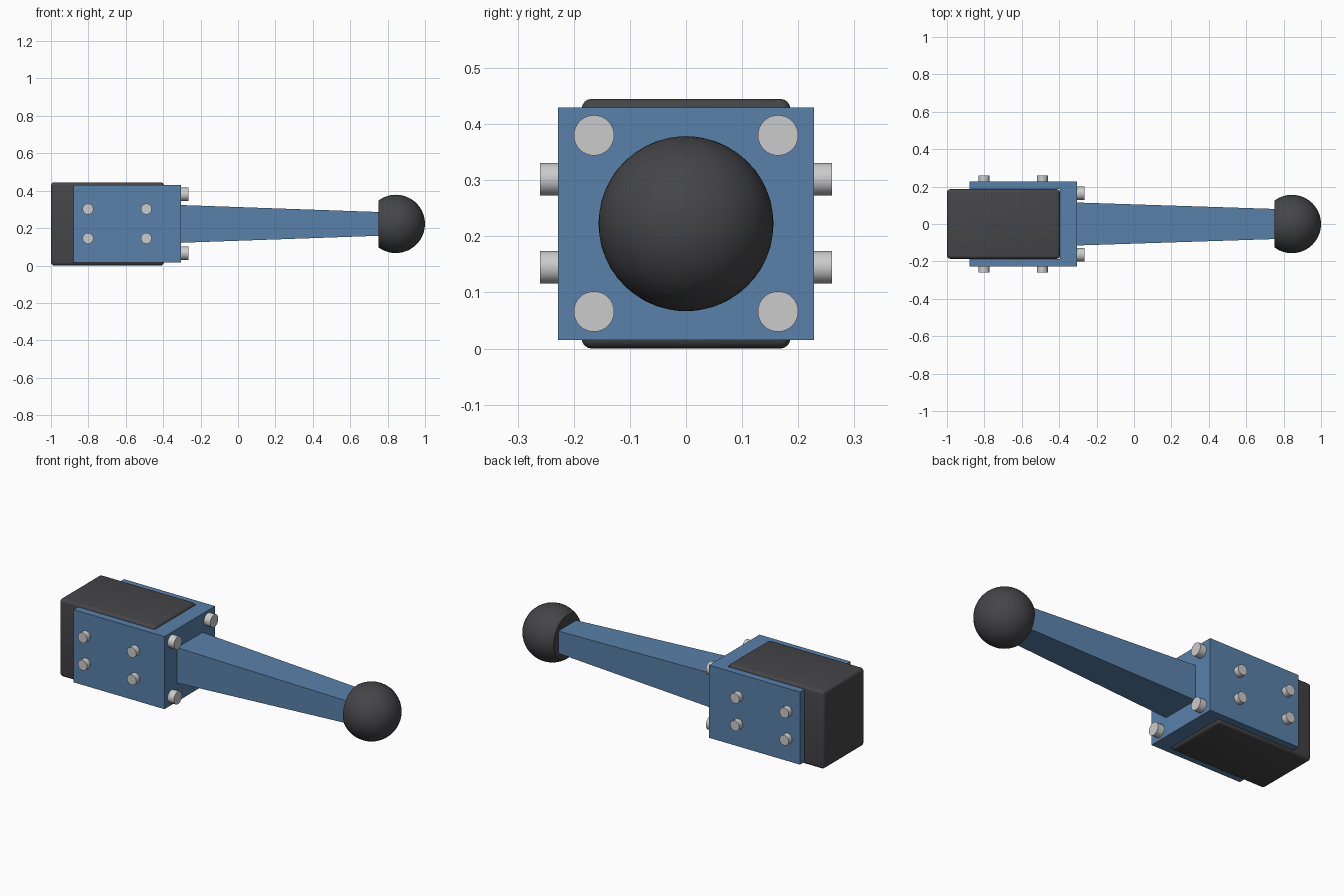
import bpy, bmesh
from math import pi
from mathutils import Vector, Matrix

if "Cube" in bpy.data.objects:
    bpy.data.objects.remove(bpy.data.objects["Cube"])

MID = 0.2225  # height of the centre line


def material(name, color):
    m = bpy.data.materials.new(name)
    m.diffuse_color = color
    m.use_nodes = True
    m.node_tree.nodes["Principled BSDF"].inputs["Base Color"].default_value = m.diffuse_color
    return m


BLUE = material("blue_paint", (0.10, 0.22, 0.40, 1))
DARK = material("dark_rubber", (0.06, 0.06, 0.065, 1))


def finish(name, bm, mat=None, smooth=False):
    bmesh.ops.recalc_face_normals(bm, faces=bm.faces)
    mesh = bpy.data.meshes.new(name)
    bm.to_mesh(mesh)
    bm.free()
    ob = bpy.data.objects.new(name, mesh)
    bpy.context.collection.objects.link(ob)
    if mat:
        mesh.materials.append(mat)
    if smooth:
        bpy.ops.object.select_all(action='DESELECT')
        ob.select_set(True)
        bpy.context.view_layer.objects.active = ob
        bpy.ops.object.shade_smooth_by_angle()
    return ob


def extrude(bm, points, offset):
    face = bm.faces.new([bm.verts.new(p) for p in points])
    new = bmesh.ops.extrude_face_region(bm, geom=[face])["geom"]
    verts = [v for v in new if isinstance(v, bmesh.types.BMVert)]
    bmesh.ops.translate(bm, verts=verts, vec=offset)
    return verts


def bolt(name, start, axis, radius, length):
    bm = bmesh.new()
    axis = Vector(axis)
    spin = Vector((0, 0, 1)).rotation_difference(axis).to_matrix().to_4x4()
    place = Matrix.Translation(Vector(start) + axis * length / 2) @ spin
    bmesh.ops.create_cone(bm, cap_ends=True, segments=32, radius1=radius,
                          radius2=radius, depth=length, matrix=place)
    finish(name, bm, smooth=True)


# Rounded block held by the bracket
bm = bmesh.new()
bmesh.ops.create_cube(bm, size=1, matrix=Matrix.Translation((-0.698, 0, MID))
                      @ Matrix.Diagonal((0.604, 0.372, 0.445, 1)))
bmesh.ops.bevel(bm, geom=bm.edges[:], offset=0.018, segments=4,
                profile=0.5, affect='EDGES')
finish("block", bm, DARK, True)

# U-shaped bracket: two side plates and a thick end plate
bm = bmesh.new()
outline = [(-0.88, -0.228), (-0.305, -0.228), (-0.305, 0.228), (-0.88, 0.228),
           (-0.88, 0.187), (-0.395, 0.187), (-0.395, -0.187), (-0.88, -0.187)]
extrude(bm, [(x, y, 0.015) for x, y in outline], (0, 0, 0.415))
finish("bracket", bm, BLUE)

# Tapered arm
bm = bmesh.new()
section = [(-1, -1), (1, -1), (1, 1), (-1, 1)]
tip = extrude(bm, [(-0.31, 0.115 * a, MID + 0.101 * b) for a, b in section],
              (1.08, 0, 0))
for v in tip:
    v.co.y *= 0.08 / 0.115
    v.co.z = MID + (v.co.z - MID) * 0.063 / 0.101
finish("arm", bm, BLUE)

# Ball knob with a flat cut where the arm meets it
bm = bmesh.new()
bmesh.ops.create_icosphere(bm, subdivisions=4, radius=0.156,
                           matrix=Matrix.Translation((0.844, 0, MID)))
bmesh.ops.bisect_plane(bm, geom=bm.verts[:] + bm.edges[:] + bm.faces[:],
                       plane_co=(0.75, 0, 0), plane_no=(-1, 0, 0),
                       clear_outer=True)
bmesh.ops.holes_fill(bm, edges=[e for e in bm.edges if e.is_boundary], sides=0)
finish("ball_knob", bm, DARK, True)

# Bolts on both side plates
for side in (-1, 1):
    for x in (-0.802, -0.49):
        for z in (0.145, 0.302):
            bolt("side_bolt", (x, side * 0.22, z), (0, side, 0), 0.029, 0.04)

# Bolts in the corners of the end plate
for y in (-0.164, 0.164):
    for z in (0.066, 0.38):
        bolt("end_bolt", (-0.315, y, z), (1, 0, 0), 0.036, 0.05)
